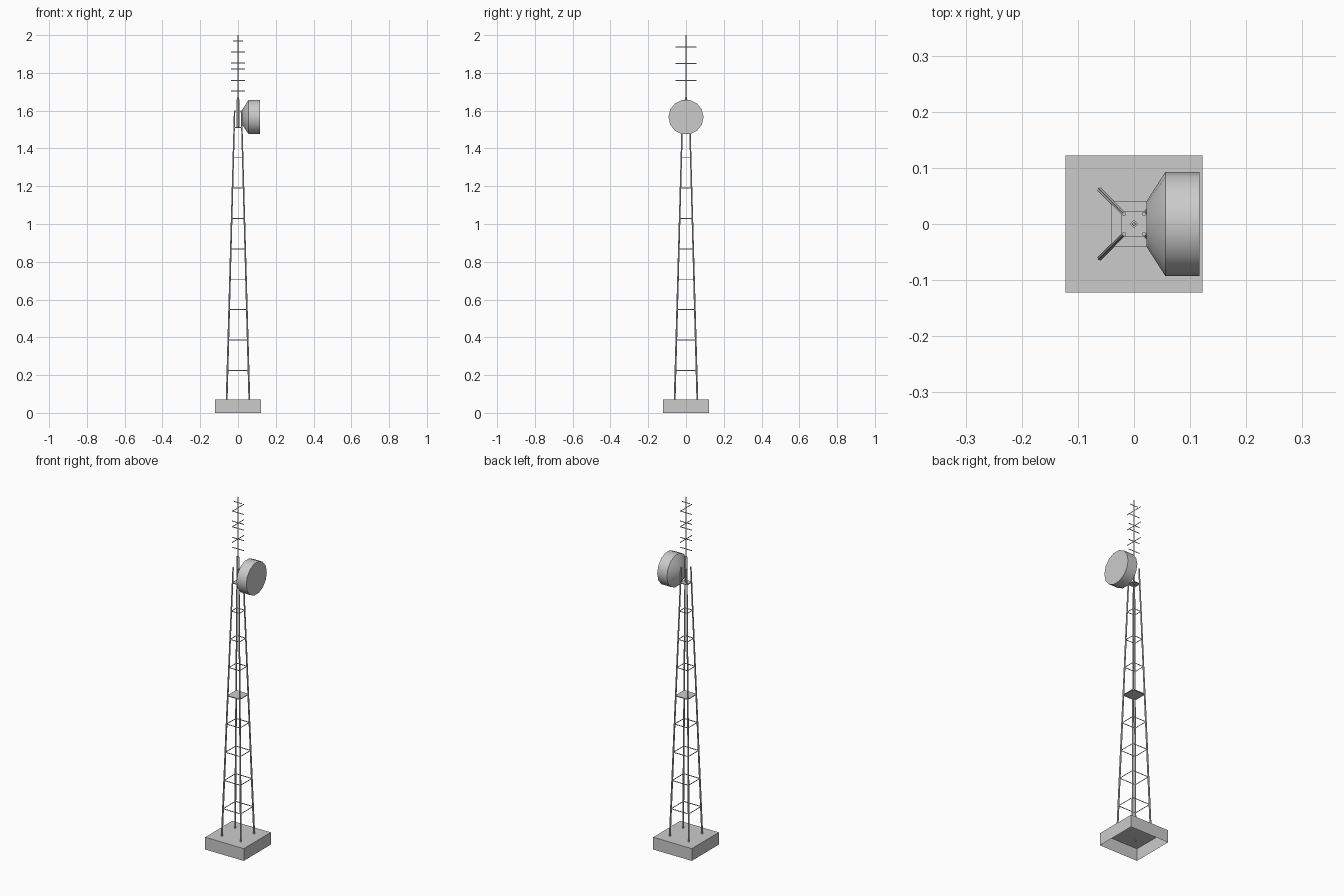
import bpy, bmesh, math
from mathutils import Vector, Matrix

if "Cube" in bpy.data.objects:
    bpy.data.objects.remove(bpy.data.objects["Cube"])


def finish(bm, name, smooth=None):
    mesh = bpy.data.meshes.new(name)
    bm.to_mesh(mesh)
    bm.free()
    ob = bpy.data.objects.new(name, mesh)
    bpy.context.collection.objects.link(ob)
    if smooth:
        bpy.ops.object.select_all(action='DESELECT')
        ob.select_set(True)
        bpy.context.view_layer.objects.active = ob
        bpy.ops.object.shade_smooth_by_angle(angle=math.radians(smooth))
    return ob


def rod(name, a, b, r1, r2, sides, smooth=None):
    """Tapered rod between two points."""
    a, b = Vector(a), Vector(b)
    d = b - a
    bm = bmesh.new()
    m = Matrix.Translation((a + b) / 2) @ d.to_track_quat('Z', 'Y').to_matrix().to_4x4()
    bmesh.ops.create_cone(bm, cap_ends=True, segments=sides, radius1=r1,
                          radius2=r2, depth=d.length, matrix=m)
    return finish(bm, name, smooth)


def square_ring(name, half, z0, z1, top=False):
    """Four upright faces around a square, optionally closed on top."""
    bm = bmesh.new()
    c = [(-half, -half), (half, -half), (half, half), (-half, half)]
    lo = [bm.verts.new((x, y, z0)) for x, y in c]
    hi = [bm.verts.new((x, y, z1)) for x, y in c]
    for i in range(4):
        j = (i + 1) % 4
        bm.faces.new((lo[i], lo[j], hi[j], hi[i]))
    if top:
        bm.faces.new(hi)
    return finish(bm, name)


def strip(name, axis, half, z, h=0.005):
    """Flat upright antenna element crossing the mast."""
    bm = bmesh.new()
    v = [bm.verts.new(Vector(axis) * s * half + Vector((0, 0, z + t * h / 2)))
         for s, t in ((-1, -1), (1, -1), (1, 1), (-1, 1))]
    bm.faces.new(v)
    return finish(bm, name)


def leg_offset(z):
    return 0.060 + (0.018 - 0.060) * (z - 0.07) / (1.60 - 0.07)


# Footing, open underneath
square_ring("base_block", 0.122, 0.0, 0.07, top=True)

# Four leaning legs
for sx in (-1, 1):
    for sy in (-1, 1):
        p, q = leg_offset(0.065), leg_offset(1.60)
        rod("tower_leg", (sx * p, sy * p, 0.065), (sx * q, sy * q, 1.60),
            0.005, 0.0038, 6, 40)

# Horizontal braces; two levels carry a platform
for i in range(9):
    z = 0.225 + i * 0.1608
    plate = i in (4, 8)
    square_ring("platform" if plate else "brace_ring",
                leg_offset(z) + (0.002 if plate else 0), z - 0.0025, z + 0.0025, plate)

# Mast in two steps
rod("mast_lower", (0, 0, 1.51), (0, 0, 1.66), 0.008, 0.008, 4)
rod("mast_upper", (0, 0, 1.66), (0, 0, 2.0), 0.004, 0.003, 4)

# Antenna elements
for z, half in ((1.703, .037), (1.76, .037), (1.82, .037),
                (1.853, .037), (1.91, .037), (1.968, .026)):
    strip("antenna_element_x", (1, 0, 0), half, z)
for z in (1.76, 1.85, 1.938):
    strip("antenna_element_y", (0, 1, 0), 0.055, z)

# Drum dish facing +x
bm = bmesh.new()
N = 14
rings = []
for x, r in ((0.022, 0.040), (0.056, 0.093), (0.117, 0.093)):
    rings.append([bm.verts.new((x, r * math.cos(2 * math.pi * k / N),
                                1.566 + r * math.sin(2 * math.pi * k / N)))
                  for k in range(N)])
for a, b in zip(rings, rings[1:]):
    for k in range(N):
        j = (k + 1) % N
        bm.faces.new((a[k], a[j], b[j], b[k]))
bm.faces.new(rings[0])
bm.faces.new(rings[-1])
bmesh.ops.recalc_face_normals(bm, faces=bm.faces[:])
finish(bm, "dish_drum", 35)
